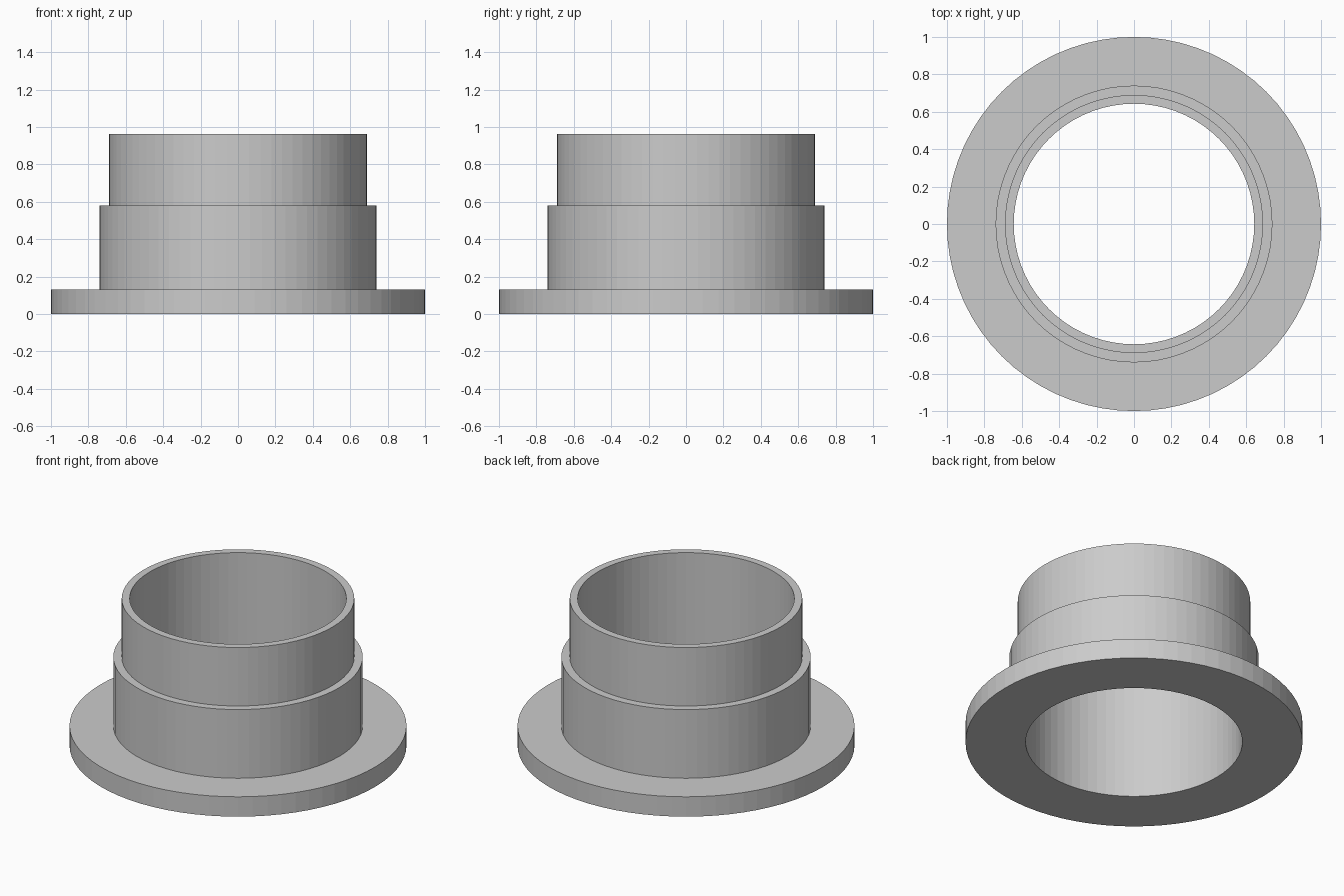
import bpy
import bmesh
import math

SEGMENTS = 72
BORE = 0.643

cube = bpy.data.objects.get("Cube")
if cube:
    bpy.data.objects.remove(cube, do_unlink=True)

# Single plain grey
grey = bpy.data.materials.new("plain_grey")
grey.use_nodes = True
colour = (0.6, 0.6, 0.6, 1.0)
grey.diffuse_color = colour
grey.node_tree.nodes["Principled BSDF"].inputs["Base Color"].default_value = colour


def revolve(name, profile):
    """Spin a closed (radius, height) profile around the z axis."""
    bm = bmesh.new()
    verts = [bm.verts.new((r, 0, z)) for r, z in profile]
    edges = [bm.edges.new((v, verts[(i + 1) % len(verts)]))
             for i, v in enumerate(verts)]
    bmesh.ops.spin(bm, geom=verts + edges, cent=(0, 0, 0), axis=(0, 0, 1),
                   angle=math.tau, steps=SEGMENTS, use_merge=True)
    bmesh.ops.remove_doubles(bm, verts=bm.verts, dist=1e-5)
    bmesh.ops.recalc_face_normals(bm, faces=bm.faces)
    mesh = bpy.data.meshes.new(name)
    bm.to_mesh(mesh)
    bm.free()
    mesh.materials.append(grey)
    obj = bpy.data.objects.new(name, mesh)
    bpy.context.collection.objects.link(obj)
    return obj


# Wide base flange, stepped collar and open bore in one turned piece
revolve("flanged_sleeve", [
    (BORE, 0), (1.0, 0), (1.0, 0.13),
    (0.74, 0.13), (0.74, 0.58),
    (0.69, 0.58), (0.69, 0.963), (BORE, 0.963),
])
